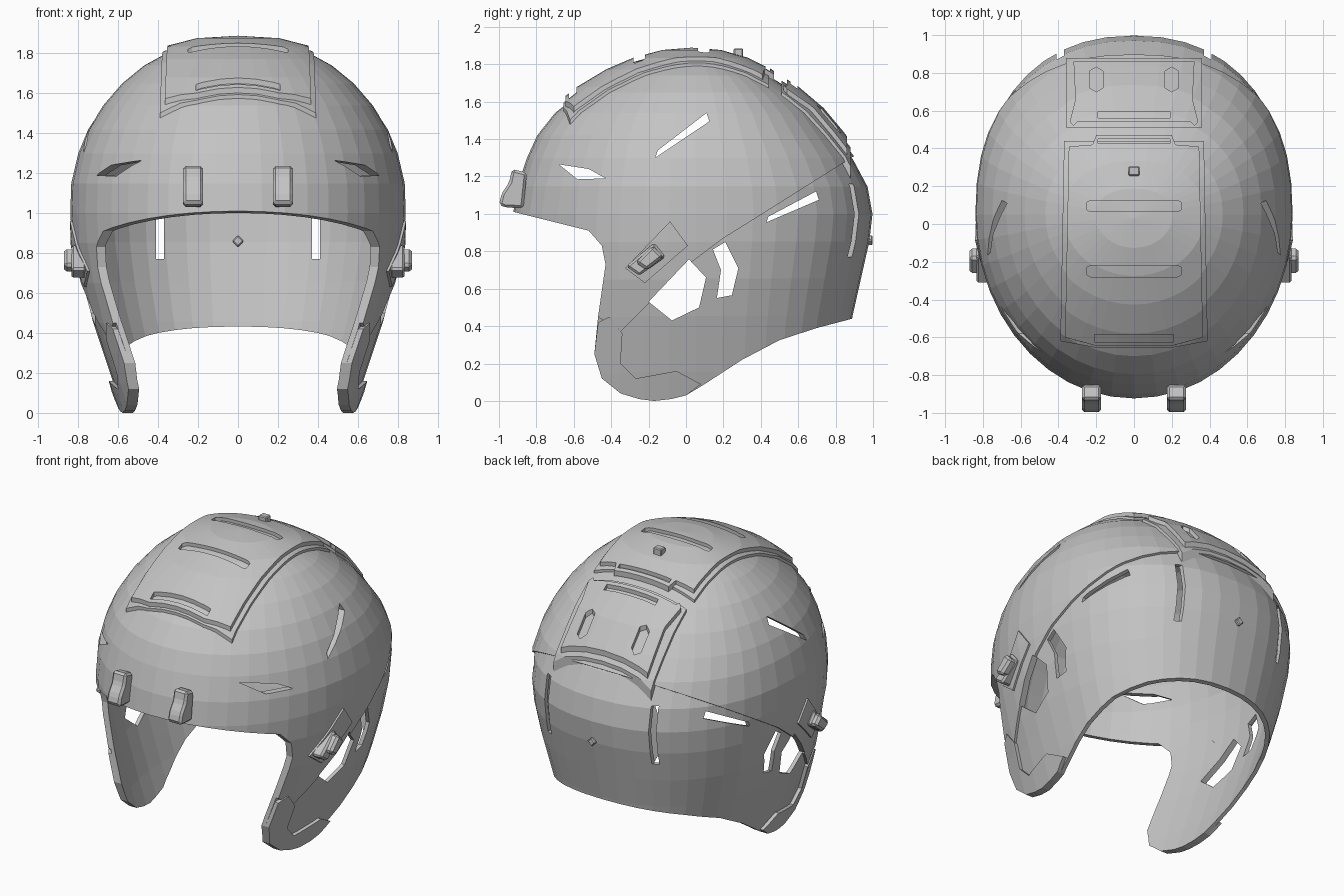
import bpy, bmesh, math
from mathutils import Vector

if "Cube" in bpy.data.objects:
    bpy.data.objects.remove(bpy.data.objects["Cube"])

grey = bpy.data.materials.new("light_grey")
grey.diffuse_color = (0.55, 0.55, 0.55, 1)
grey.use_nodes = True
grey.node_tree.nodes["Principled BSDF"].inputs["Base Color"].default_value = grey.diffuse_color

# Horizontal sections of the dome: height, half width, front y, back y
SECTIONS = [(-0.1, .55, -.93, .80), (0, .585, -.93, .83), (.15, .64, -.93, .85),
            (.3, .69, -.93, .88), (.45, .74, -.93, .905), (.65, .795, -.93, .95),
            (.85, .83, -.93, .995), (1.0, .84, -.925, 1.012), (1.15, .835, -.90, .985),
            (1.3, .80, -.85, .905), (1.42, .75, -.795, .81), (1.54, .675, -.70, .71),
            (1.65, .58, -.56, .58), (1.74, .47, -.41, .44), (1.80, .36, -.27, .32),
            (1.84, .2, -.12, .18)]
SEG = 44
CY = 0.05


def link(name, bm):
    me = bpy.data.meshes.new(name)
    bm.to_mesh(me)
    bm.free()
    ob = bpy.data.objects.new(name, me)
    bpy.context.collection.objects.link(ob)
    me.materials.append(grey)
    return ob


def prism(bm, pts, axis, lo, hi):
    """Extrude an outline along an axis: x takes (y,z), y takes (x,z), z takes (x,y)."""
    def place(p, h):
        return {'x': (h, p[0], p[1]), 'y': (p[0], h, p[1]), 'z': (p[0], p[1], h)}[axis]
    a = [bm.verts.new(place(p, lo)) for p in pts]
    b = [bm.verts.new(place(p, hi)) for p in pts]
    faces = [bm.faces.new(a), bm.faces.new(b)]
    n = len(pts)
    for i in range(n):
        j = (i + 1) % n
        faces.append(bm.faces.new((a[i], a[j], b[j], b[i])))
    bmesh.ops.recalc_face_normals(bm, faces=faces)


def rect(x0, x1, y0, y1):
    return [(x0, y0), (x1, y0), (x1, y1), (x0, y1)]


def dome(offset):
    """Open head-shaped dome, pushed outwards by the offset."""
    bm = bmesh.new()
    rings = []
    for z, a, f, b in SECTIONS:
        ring = []
        for i in range(SEG):
            t = 2 * math.pi * i / SEG
            s, c = math.sin(t), math.cos(t)
            e = 2 / 2.25 if s > 0 else 1.0
            r = (b - CY) if s > 0 else (CY - f)
            x = a * math.copysign(abs(c) ** e, c)
            y = CY + r * math.copysign(abs(s) ** e, s)
            ring.append(bm.verts.new((x, y, z)))
        rings.append(ring)
    top = bm.verts.new((0, 0.03, 1.852))
    for lower, upper in zip(rings, rings[1:]):
        for i in range(SEG):
            j = (i + 1) % SEG
            bm.faces.new((lower[i], lower[j], upper[j], upper[i]))
    for i in range(SEG):
        bm.faces.new((rings[-1][i], rings[-1][(i + 1) % SEG], top))
    bm.normal_update()
    moves = [(v, v.normal * offset) for v in bm.verts]
    for v, d in moves:
        v.co += d
    return bm


def shell(name, offset, thick, region, axis, lo, hi, holes=()):
    """Part of the dome kept inside an extruded outline, with holes cut out."""
    ob = link(name, dome(offset))
    m = ob.modifiers.new("thickness", 'SOLIDIFY')
    m.thickness, m.offset = thick, -1
    keep = bmesh.new()
    prism(keep, region, axis, lo, hi)
    jobs = [(keep, 'INTERSECT')]
    for hole in holes:
        cut = bmesh.new()
        prism(cut, *hole)
        jobs.append((cut, 'DIFFERENCE'))
    cutters = []
    for bm, op in jobs:
        c = link("cutter", bm)
        c.hide_render = True
        cutters.append(c)
        m = ob.modifiers.new(op, 'BOOLEAN')
        m.operation, m.object, m.solver = op, c, 'EXACT'
    bpy.context.view_layer.update()
    dg = bpy.context.evaluated_depsgraph_get()
    me = bpy.data.meshes.new_from_object(ob.evaluated_get(dg))
    ob.modifiers.clear()
    ob.data = me
    me.materials.clear()
    me.materials.append(grey)
    for c in cutters:
        bpy.data.objects.remove(c)
    return ob


def solid(name, pts, axis, lo, hi, bevel=0.012):
    bm = bmesh.new()
    prism(bm, pts, axis, lo, hi)
    if bevel:
        bmesh.ops.bevel(bm, geom=bm.edges[:], offset=bevel, segments=1, affect='EDGES')
    return link(name, bm)


# Side outlines
brim = [(-1.3, 1.06), (-.92, 1.01), (-.52, .91), (-.45, .83), (-.43, .73), (-.47, .45)]
ear_edge = [(-.49, .25), (-.45, .12), (-.35, .04), (-.25, .01), (-.17, 0), (-.08, .01),
            (0, .03), (.1, .09)]
whole = brim + ear_edge + [(.3, .22), (.5, .325), (.7, .39), (.89, .44), (1.3, .5),
                           (1.3, 2.3), (-1.3, 2.3)]
front = brim + [(-.40, .40), (-.36, .36), (0, .72), (.2, .87), (.44, 1.02), (.9, 1.31),
                (1.3, 1.5), (1.3, 2.3), (-1.3, 2.3)]

# Ear openings and vent slots, cut through both sides
side_holes = [
    [(-.2, .53), (.016, .757), (.107, .66), (.07, .50), (-.075, .43)],
    [(.144, .81), (.21, .85), (.28, .71), (.245, .565), (.165, .55), (.187, .70)],
    [(-.165, 1.30), (-.15, 1.34), (.11, 1.54), (.125, 1.495)],
    [(-.68, 1.265), (-.52, 1.24), (-.43, 1.19), (-.58, 1.185)],
    [(.43, .955), (.44, .985), (.695, 1.12), (.71, 1.075)]]
holes = [(p, 'x', -2, 2) for p in side_holes]
holes += [(rect(x - .02, x + .02, .77, 1.16), 'y', .5, 1.5) for x in (-.39, .39)]

shell("rear_shell", -.015, .025, whole, 'x', -2, 2, holes)
shell("front_shell", 0, .03, front, 'x', -2, 2, holes)

# Raised guard along the ear flap edge
guard = [(-.47, .42), (-.41, .45), (-.34, .36), (-.35, .2), (-.27, .12), (-.05, .16),
         (.08, .09)] + ear_edge[:-1][::-1]
shell("ear_guard", .008, .045, guard, 'x', -2, 2)

# Raised crown panel on a wider ledge
shell("crown_ledge", .015, .035,
      [(-.39, -.62), (-.2, -.655), (.2, -.655), (.39, -.62), (.37, .44), (-.37, .44)],
      'z', 1, 2.3)
crown = [(-.365, -.60), (-.2, -.645), (.2, -.645), (.365, -.60), (.345, .41), (.22, .42),
         (.20, .47), (-.20, .47), (-.22, .42), (-.345, .41)]
crown_slots = [(rect(-.21, .21, -.625, -.585), 'z', 1, 2.3),
               (rect(-.19, .19, .425, .45), 'z', 1, 2.3)]
for y in (.095, -.25):
    slot = [(-.25, y - .02), (-.23, y - .03), (.23, y - .03), (.25, y - .02),
            (.25, y + .02), (.23, y + .03), (-.23, y + .03), (-.25, y + .02)]
    crown_slots.append((slot, 'z', 1, 2.3))
shell("crown_panel", .037, .03, crown, 'z', 1, 2.3, crown_slots)

# Raised back panel on a wider ledge
shell("back_ledge", .015, .035, rect(-.36, .36, .51, .88), 'z', 1, 2.3)
back_slots = [(rect(-.19, .19, .56, .595), 'z', 1, 2.3)]
for x in (-.2, .2):
    back_slots.append(([(x - .035, .72), (x, .70), (x + .035, .72), (x + .035, .81),
                        (x, .83), (x - .035, .81)], 'z', 1, 2.3))
shell("back_panel", .037, .03,
      [(-.30, .54), (.30, .54), (.32, .52), (.34, .54), (.31, .66), (.32, .86), (-.32, .86),
       (-.31, .66), (-.34, .54), (-.32, .52)], 'z', 1, 2.3, back_slots)

# Plate under each side clip
shell("side_clip_plate", .012, .03,
      [(-.325, .71), (-.085, .96), (.01, .83), (-.22, .63)], 'x', -2, 2)

for s in (-1, 1):
    # Side clips
    solid("side_clip_base", [(-.32, .72), (-.17, .845), (-.11, .77), (-.25, .67)],
          'x', s * .76, s * .835)
    solid("side_clip_knob", [(-.27, .74), (-.18, .83), (-.12, .77), (-.21, .70)],
          'x', s * .79, s * .872, .015)
    # Brim clips
    solid("brim_clip", [(-1.0, 1.05), (-.985, 1.11), (-.945, 1.17), (-.93, 1.24), (-.85, 1.22),
                        (-.87, 1.03), (-.97, 1.035)], 'x', s * .175, s * .275, .014)

# Small fasteners on the crown and the back
solid("crown_fastener", rect(-.03, .03, .255, .305), 'z', 1.8, 1.885, .006)
solid("back_fastener", [(-.03, .86), (0, .83), (.03, .86), (0, .89)], 'y', .93, .998, .006)
